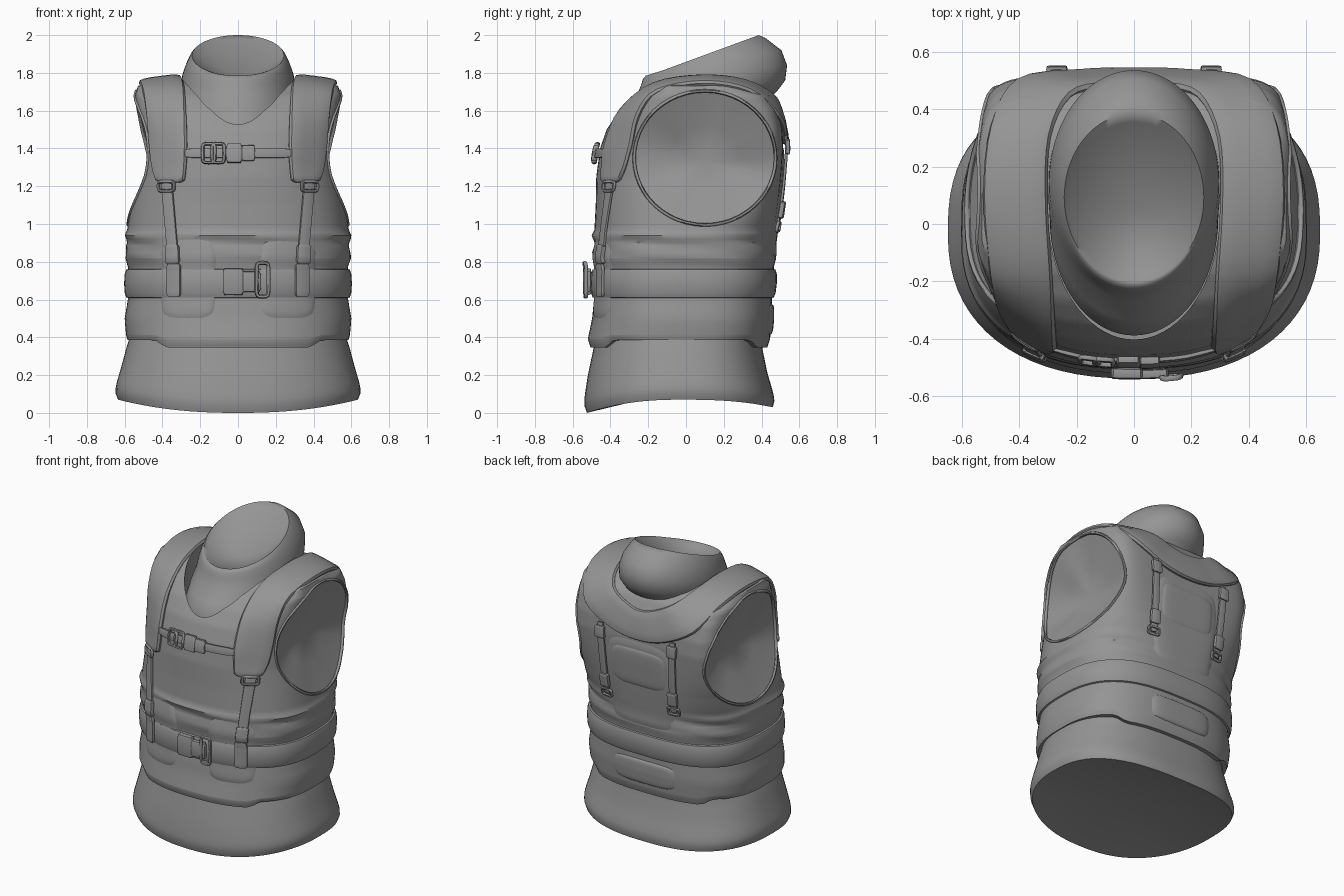
import bpy, bmesh, math
from mathutils import Vector

if "Cube" in bpy.data.objects:
    bpy.data.objects.remove(bpy.data.objects["Cube"])

cloth = bpy.data.materials.new("grey_cloth")
cloth.diffuse_color = (0.3, 0.3, 0.3, 1)
cloth.use_nodes = True
cloth.node_tree.nodes["Principled BSDF"].inputs["Base Color"].default_value = cloth.diffuse_color
YC, SEG = -0.03, 72

# torso sections: z, half width, front y, back y, front and back squareness
BODY = [(.345, .585, -.505, .43, 2.4, 2.8), (.39, .592, -.52, .445, 2.4, 2.8), (.50, .60, -.497, .455, 2.4, 2.8),
        (.57, .588, -.49, .455, 2.4, 2.8), (.61, .582, -.485, .455, 2.4, 2.8), (.77, .582, -.485, .465, 2.4, 2.8),
        (.82, .597, -.495, .475, 2.4, 2.8), (.90, .588, -.487, .47, 2.4, 2.8), (.94, .600, -.498, .475, 2.4, 2.9),
        (.97, .587, -.485, .478, 2.4, 3), (1.1, .568, -.478, .492, 2.4, 4), (1.25, .54, -.475, .505, 2.4, 6),
        (1.4, .53, -.455, .515, 2.5, 8), (1.5, .535, -.42, .51, 2.5, 8), (1.6, .54, -.355, .49, 2.7, 7),
        (1.68, .545, -.27, .45, 3, 6), (1.73, .53, -.18, .38, 3, 4), (1.76, .46, -.08, .29, 3, 3)]
SKIRT = [(.04, .635, -.525, .46, 2.3, 2.6), (.08, .65, -.54, .47, 2.3, 2.6), (.12, .647, -.537, .46, 2.3, 2.6),
         (.22, .62, -.52, .43, 2.3, 2.6), (.34, .59, -.492, .405, 2.3, 2.6), (.44, .56, -.47, .40, 2.3, 2.6)]


def section(z, table=BODY):
    z = min(max(z, table[0][0]), table[-1][0])
    for a, b in zip(table, table[1:]):
        if z <= b[0]:
            t = (z - a[0]) / (b[0] - a[0])
            return [p + (q - p) * t for p, q in zip(a, b)][1:]


def around(z, th, off=0.0, table=BODY):
    w, yf, yb, nf, nb = section(z, table)
    c, s = math.cos(th), math.sin(th)
    n, h = (nb, yb - YC) if s > 0 else (nf, YC - yf)
    x = math.copysign(abs(c) ** (2 / n), c) * (w + off)
    return Vector((x, YC + math.copysign(abs(s) ** (2 / n), s) * (h + off), z))


def surf_y(x, z, back=False):
    w, yf, yb, nf, nb = section(z)
    n, h = (nb, yb - YC) if back else (nf, yf - YC)
    return YC + h * max(0, 1 - min(1, abs(x / w)) ** n) ** (1 / n)


def surf_x(y, z):
    w, yf, yb, nf, nb = section(z)
    n, h = (nb, yb - YC) if y > YC else (nf, YC - yf)
    return w * max(0, 1 - min(1, abs((y - YC) / h)) ** n) ** (1 / n)


def on(x, z, off=.01, back=False):
    return Vector((x, surf_y(x, z, back) + (off if back else -off), z))


def loft(name, rings, closed=False, start=None, end=None, angle=40):
    """Skin a list of rings; start and end are optional cap centres."""
    bm = bmesh.new()
    vs = [[bm.verts.new(p) for p in r] for r in rings]
    n = len(vs[0])
    pairs = list(zip(vs, vs[1:])) + ([(vs[-1], vs[0])] if closed else [])
    for a, b in pairs:
        for i in range(n):
            bm.faces.new((a[i], a[(i + 1) % n], b[(i + 1) % n], b[i]))
    for ring, tip in ((vs[0], start), (vs[-1], end)):
        if tip is not None:
            v = bm.verts.new(tip)
            for i in range(n):
                bm.faces.new((ring[i], ring[(i + 1) % n], v))
    return finish(name, bm, angle)


def finish(name, bm, angle=40):
    bmesh.ops.recalc_face_normals(bm, faces=bm.faces)
    me = bpy.data.meshes.new(name)
    bm.to_mesh(me)
    bm.free()
    ob = bpy.data.objects.new(name, me)
    bpy.context.collection.objects.link(ob)
    me.materials.append(cloth)
    smooth(ob, angle)
    return ob


def smooth(ob, angle=40):
    bpy.ops.object.select_all(action='DESELECT')
    ob.select_set(True)
    bpy.context.view_layer.objects.active = ob
    bpy.ops.object.shade_smooth_by_angle(angle=math.radians(angle))


def carve(ob, cutter):
    mod = ob.modifiers.new("opening", 'BOOLEAN')
    mod.operation, mod.object, mod.solver = 'DIFFERENCE', cutter, 'EXACT'
    bpy.context.view_layer.objects.active = ob
    bpy.ops.object.modifier_apply(modifier=mod.name)
    bpy.data.objects.remove(cutter)


def spline(pts, sub):
    out = []
    for i in range(len(pts) - 1):
        p = [pts[min(max(i + k, 0), len(pts) - 1)] for k in (-1, 0, 1, 2)]
        for j in range(sub):
            t = j / sub
            out.append(.5 * (2 * p[1] + (p[2] - p[0]) * t + (2 * p[0] - 5 * p[1] + 4 * p[2] - p[3]) * t * t
                             + (3 * p[1] - p[0] - 3 * p[2] + p[3]) * t ** 3))
    return out + [pts[-1]]


def ribbon(name, pairs, thick, sub=4, n=14, power=.6):
    """Padded strip between two edge paths."""
    A, B = spline([p[0] for p in pairs], sub), spline([p[1] for p in pairs], sub)
    mids = [(a + b) / 2 for a, b in zip(A, B)]
    rings = []
    for i, (a, b) in enumerate(zip(A, B)):
        tan = mids[min(i + 1, len(mids) - 1)] - mids[max(i - 1, 0)]
        nor = (b - a).cross(tan).normalized()
        k = .75 if i in (0, len(mids) - 1) else 1
        ring = []
        for j in range(n):
            c, s = math.cos(2 * math.pi * j / n), math.sin(2 * math.pi * j / n)
            ring.append(mids[i] + (b - a) / 2 * k * math.copysign(abs(c) ** power, c)
                        + nor * thick * k * math.copysign(abs(s) ** power, s))
        rings.append(ring)
    return loft(name, rings, start=mids[0], end=mids[-1])


def tube(name, pts, r, n=6):
    """Closed round cord."""
    m, rings = len(pts), []
    cen = sum(pts, Vector()) / m
    for i, p in enumerate(pts):
        tan = (pts[(i + 1) % m] - pts[i - 1]).normalized()
        out = ((p - cen) - tan * (p - cen).dot(tan)).normalized()
        up = tan.cross(out)
        rings.append([p + (out * math.cos(a) + up * math.sin(a)) * r
                      for a in (2 * math.pi * k / n for k in range(n))])
    return loft(name, rings, closed=True, angle=60)


def patch(name, x0, x1, z0, z1, bulge, back=False, n=18):
    """Soft panel hugging the torso."""
    bm = bmesh.new()
    g = []
    for i in range(n + 1):
        for j in range(n + 1):
            u, v = i / n * 2 - 1, j / n * 2 - 1
            x = (x0 + x1) / 2 + (x1 - x0) / 2 * u * math.sqrt(1 - v ** 4 * .25)
            z = (z0 + z1) / 2 + (z1 - z0) / 2 * v * math.sqrt(1 - u ** 4 * .25)
            f = ((1 - u ** 6) * (1 - v ** 6)) ** .5
            g.append(bm.verts.new(on(x, z, bulge * f - .006, back)))
    for i in range(n):
        for j in range(n):
            k = i * (n + 1) + j
            bm.faces.new((g[k], g[k + 1], g[k + n + 2], g[k + n + 1]))
    return finish(name, bm, 60)


def frame(name, x, z, w, h, off, r=.009, back=False):
    """Wire buckle with rounded corners."""
    pts = []
    for k in range(20):
        c, s = math.cos(k * math.pi / 10), math.sin(k * math.pi / 10)
        px = x + w / 2 * math.copysign(abs(c) ** .4, c)
        pts.append(on(px, z + h / 2 * math.copysign(abs(s) ** .4, s), off, back))
    return tube(name, pts, r)


def web(name, a, b, half, off, back=False, thick=.008, steps=6):
    """Flat webbing between two (x, z) points on the torso."""
    pairs = []
    d = Vector((b[0] - a[0], b[1] - a[1])).normalized() * half
    for i in range(steps + 1):
        t = i / steps
        x, z = a[0] + (b[0] - a[0]) * t, a[1] + (b[1] - a[1]) * t
        pairs.append((on(x - d.y, z + d.x, off, back), on(x + d.y, z - d.x, off, back)))
    return ribbon(name, pairs, thick, sub=2, n=12, power=.4)


TH = [2 * math.pi * i / SEG for i in range(SEG)]

# flared lower skirt with wavy bottom edge
rings = []
for i in range(13):
    z = .04 + .40 * i / 12
    ring = []
    for th in TH:
        p, s = around(z, th, 0, SKIRT), math.sin(th)
        low = .07 - (.07 if s < 0 else .04) * s * s
        p.z = low + (z - .04) * (.44 - low) / .40
        ring.append(p)
    rings.append(ring)
loft("lower_skirt", rings, start=(0, -.03, .12), end=(0, 0, .44))

# vest body with gathered cloth at the waist and a lowered front hem
zs = sorted({r[0] for r in BODY} | {.36 + .035 * i for i in range(40)})
rings = [[around(zs[0], th, -.03) for th in TH]]
for z in zs:
    ring = []
    for th in TH:
        fold = .006 * math.sin(5 * th + z * 70) * max(0, 1 - abs(z - .87) / .1)
        p = around(z, th, fold)
        p.z += .04 * min(1, max(0, abs(p.x) - .38) / .06) * max(0, 1 - (z - .345) / .1)
        ring.append(p)
    rings.append(ring)
for low, edge in zip(rings[0], rings[1]):
    low.z = edge.z
vest = loft("vest_body", rings, start=(0, 0, .40), end=(0, .1, 1.775))

# arm openings, hollowed to a shallow cone, with piping
for sx, side in ((1, "right"), (-1, "left")):
    rim = []
    for k in range(48):
        a = 2 * math.pi * k / 48
        y, z = .10 + .375 * math.cos(a), 1.35 + .355 * math.sin(a)
        rim.append(Vector((sx * surf_x(y, z), y, z)))
    apex = Vector((sx * .42, .10, 1.33))
    inner = [p - Vector((sx * .012, 0, 0)) for p in rim]
    mid = [p.lerp(apex, .5) - Vector((sx * .01, 0, 0)) for p in inner]
    outer = [Vector((sx * .8, p.y, p.z)) for p in rim]
    carve(vest, loft("arm_cutter", [outer, inner, mid], start=(sx * .8, .1, 1.35), end=apex))
    tube(side + "_arm_piping", rim, .009)

# scooped neckline
carve(vest, loft("neck_cutter", [[Vector((.30 * math.cos(t), .05 + .452 * math.sin(t) * (1 if math.sin(t) < 0 else .84), z))
                                  for t in TH] for z in (1.45, 2.0)], start=(0, 0, 1.45), end=(0, 0, 2.0)))
smooth(vest, 45)

# slanted neck gaiter: front y, front z, back y, back z, half width
NECK = [(-.385, 1.46, .41, 1.58, .285), (-.388, 1.51, .43, 1.66, .293), (-.335, 1.60, .48, 1.70, .295),
        (-.265, 1.67, .525, 1.76, .30), (-.238, 1.735, .535, 1.84, .295), (-.228, 1.768, .505, 1.92, .275),
        (-.213, 1.785, .42, 1.985, .253), (-.20, 1.785, .385, 2.0, .243), (-.18, 1.768, .355, 1.98, .225)]
rings = []
for yf, zf, yb, zb, w in NECK:
    ring = []
    for th in TH:
        t = (math.sin(th) + 1) / 2
        ring.append(Vector((w * math.cos(th), yf + (yb - yf) * t, zf + (zb - zf) * t)))
    rings.append(ring)
loft("neck_gaiter", rings, end=(0, .05, 1.76), angle=60)

# padded shoulder harness, one horseshoe round the neck
half = [(on(.285, 1.22, .012), on(.43, 1.22, .012)), (on(.275, 1.3, .012), on(.455, 1.3, .012)),
        (on(.27, 1.42, .012), on(.47, 1.42, .012)), (on(.275, 1.6, .012), on(.485, 1.58, .02))]
half += [(Vector(a), Vector(b)) for a, b in (
    ((.285, -.17, 1.735), (.505, -.15, 1.70)), ((.30, .08, 1.775), (.525, .1, 1.745)),
    ((.29, .3, 1.755), (.50, .34, 1.70)), ((.22, .445, 1.69), (.41, .495, 1.56)),
    ((.10, .48, 1.63), (.20, .525, 1.45)), ((0, .49, 1.61), (0, .53, 1.42)))]
flip = Vector((-1, 1, 1))
ribbon("shoulder_harness", half + [(a * flip, b * flip) for a, b in half[-2::-1]], .024)

# waist belt
loft("waist_belt", [[around(z, th, o) for th in TH] for z, o in
     ((.605, -.01), (.612, .010), (.635, .018), (.685, .021), (.735, .018), (.758, .010), (.765, -.01))])

# pouches and panels
for sx, side in ((1, "right"), (-1, "left")):
    patch(side + "_front_pouch", *sorted((sx * .11, sx * .42)), .49, .925, .016)
patch("back_panel", -.25, .25, .80, 1.42, .016, True)
patch("back_panel_flap", -.22, .22, 1.08, 1.36, .022, True)
patch("lower_back_pouch", -.24, .24, .41, .58, .018, True)

# adjusting straps and buckles, mirrored
for sx, side in ((1, "right"), (-1, "left")):
    web(side + "_front_strap", (sx * .38, 1.24), (sx * .345, .84), .029, .016)
    frame(side + "_strap_ring", sx * .38, 1.2, .085, .05, .026)
    web(side + "_strap_slider", (sx * .35, .89), (sx * .345, .79), .036, .022, thick=.014)
    web(side + "_belt_loop", (sx * .34, .79), (sx * .34, .615), .037, .028, thick=.011)
    web(side + "_back_strap", (sx * .27, 1.47), (sx * .25, .98), .025, .018, True)
    web(side + "_back_strap_anchor", (sx * .27, 1.45), (sx * .267, 1.37), .036, .026, True, .012)
    web(side + "_back_buckle", (sx * .255, 1.12), (sx * .252, 1.03), .034, .026, True, .014)
    frame(side + "_back_buckle_ring", sx * .25, .985, .075, .045, .022, back=True)

# chest strap with clip
web("chest_strap", (-.28, 1.375), (.28, 1.375), .026, .018)
for x in (-.155, -.105):
    frame("chest_slider", x, 1.375, .065, .10, .028)
web("chest_clip", (-.06, 1.375), (.02, 1.375), .052, .026, thick=.014)
web("chest_clip_tongue", (.02, 1.375), (.09, 1.375), .042, .026, thick=.016)

# belt clip
web("belt_clip", (-.08, .695), (.03, .695), .072, .036, thick=.02)
web("belt_clip_tongue", (.02, .695), (.12, .695), .055, .038, thick=.017)
frame("belt_clip_frame", .13, .705, .065, .18, .052, r=.011)
